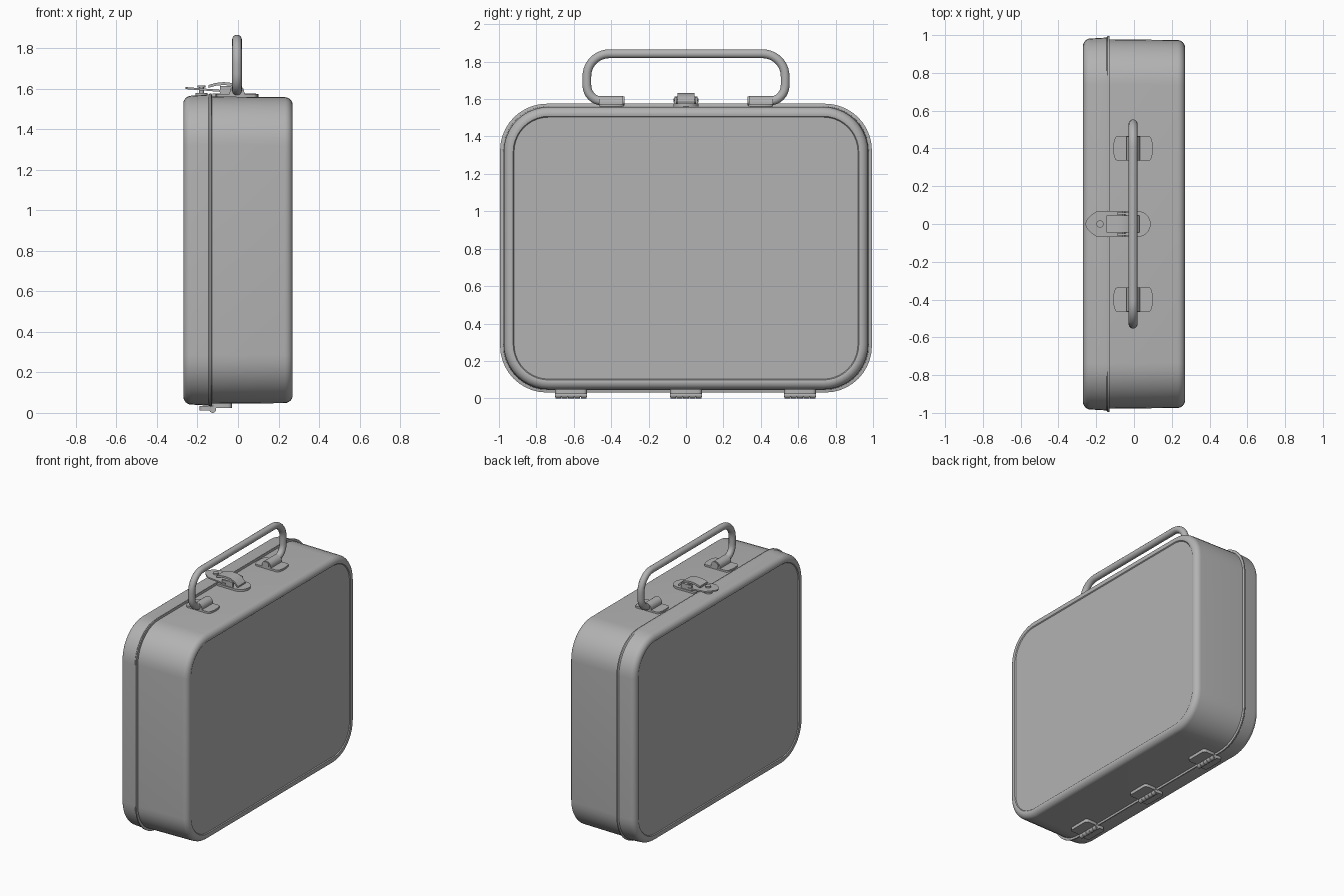
import bpy, bmesh, math
from mathutils import Vector, Matrix

if "Cube" in bpy.data.objects:
    bpy.data.objects.remove(bpy.data.objects["Cube"])

grey = bpy.data.materials.new("grey metal")
grey.diffuse_color = (0.45, 0.45, 0.45, 1)
grey.use_nodes = True
grey.node_tree.nodes["Principled BSDF"].inputs["Base Color"].default_value = grey.diffuse_color
CZ = 0.803  # height of the case centre


def finish(name, bm, angle=35):
    bmesh.ops.recalc_face_normals(bm, faces=bm.faces)
    me = bpy.data.meshes.new(name)
    bm.to_mesh(me)
    bm.free()
    me.materials.append(grey)
    ob = bpy.data.objects.new(name, me)
    bpy.context.collection.objects.link(ob)
    bpy.ops.object.select_all(action='DESELECT')
    ob.select_set(True)
    bpy.context.view_layer.objects.active = ob
    bpy.ops.object.shade_smooth_by_angle(angle=math.radians(angle))
    return ob


def rounded_rect(hw, hh, r, n=10):
    pts = []
    for k, (sx, sy) in enumerate([(1, 1), (-1, 1), (-1, -1), (1, -1)]):
        for i in range(n + 1):
            a = math.pi / 2 * (k + i / n)
            pts.append((sx * (hw - r) + r * math.cos(a), sy * (hh - r) + r * math.sin(a)))
    return pts


def skin(bm, rings):
    """Join equal rings of points into a capped solid."""
    loops = [[bm.verts.new(p) for p in ring] for ring in rings]
    for a, b in zip(loops, loops[1:]):
        for i in range(len(a)):
            j = (i + 1) % len(a)
            bm.faces.new((a[i], a[j], b[j], b[i]))
    bm.faces.new(loops[0])
    bm.faces.new(loops[-1])


def shell(name, sections):
    bm = bmesh.new()
    skin(bm, [[(x, y, CZ + z) for y, z in rounded_rect(hy, hz, r)] for x, hy, hz, r in sections])
    return finish(name, bm)


def rolled_rim(x_face, s, hy, hz, r, roll=0.04):
    """Sections rounding an outer wall into a slightly sunken panel."""
    out = []
    for i in range(7):
        a = math.pi / 2 * i / 6
        d = roll * (1 - math.cos(a))
        out.append((x_face - s * roll * (1 - math.sin(a)), hy - d, hz - d, r - d))
    out.append((x_face - s * 0.002, hy - 0.05, hz - 0.05, r - 0.05))
    out.append((x_face - s * 0.008, hy - 0.055, hz - 0.055, r - 0.055))
    return out


def prism(name, outline, z0, z1, bevel=0.0, tilt=0.0):
    """Upright plate from an xy outline; tilt raises it along -x."""
    bm = bmesh.new()
    skin(bm, [[(x, y, z - tilt * x) for x, y in outline] for z in (z0, z1)])
    if bevel:
        bmesh.ops.bevel(bm, geom=bm.edges[:], offset=bevel, segments=2, affect='EDGES')
    return finish(name, bm)


def cylinder(name, centre, r, length, axis='Z', seg=20):
    bm = bmesh.new()
    rot = {'Z': Matrix(), 'Y': Matrix.Rotation(math.pi / 2, 4, 'X')}[axis]
    bmesh.ops.create_cone(bm, cap_ends=True, segments=seg, radius1=r, radius2=r,
                          depth=length, matrix=Matrix.Translation(centre) @ rot)
    return finish(name, bm)


def tube(name, path, r, seg=14):
    """Round bar along a path lying in a plane of constant x."""
    path = [Vector(p) for p in path]
    rings = []
    for i, p in enumerate(path):
        t = (path[min(i + 1, len(path) - 1)] - path[max(i - 1, 0)]).normalized()
        side = Vector((1, 0, 0))
        up = t.cross(side)
        rings.append([p + r * (side * math.cos(a) + up * math.sin(a))
                      for a in (2 * math.pi * k / seg for k in range(seg))])
    bm = bmesh.new()
    skin(bm, rings)
    return finish(name, bm)


def shifted(pts, x, y):
    return [(px + x, py + y) for px, py in pts]


# Case body and lid
shell("case_body", [(-0.15, 0.978, 0.758, 0.24)] + rolled_rim(0.27, 1, 0.974, 0.755, 0.24))
shell("case_lid", [(-0.129, 0.988, 0.766, 0.25), (-0.131, 0.994, 0.772, 0.25),
                   (-0.139, 0.994, 0.772, 0.25), (-0.146, 0.987, 0.767, 0.25)]
      + rolled_rim(-0.27, -1, 0.982, 0.762, 0.245))

# Carrying handle
half = []
for i in range(11):
    a = math.pi / 2 * (1 - i / 10)
    half.append((0.41 + 0.12 * math.cos(a), 1.722 + 0.12 * math.sin(a)))
for i in range(9):
    a = -math.pi / 2 * i / 8
    half.append((0.45 + 0.08 * math.cos(a), 1.675 + 0.085 * math.sin(a)))
half.append((0.33, 1.59))
path = [(-0.005, -y, z) for y, z in reversed(half)] + [(-0.005, y, z) for y, z in half]
tube("handle", path, 0.024)

# Handle brackets: foot plate and folded strap around the bar
for s in (-1, 1):
    plate = []
    for k in (1, -1):
        plate += [(k * (0.085 + 0.02 * math.cos(a)), k * 0.065 * math.sin(a))
                  for a in (math.pi * (i / 8 - 0.5) for i in range(9))]
    prism("bracket_plate", shifted(plate, -0.005, s * 0.4), 1.555, 1.573)
    bm = bmesh.new()
    arch = [(0.036 * math.cos(a), 1.582 + 0.035 * math.sin(a))
            for a in (math.pi * i / 12 for i in range(13))]
    arch = [(0.036, 1.565)] + arch + [(-0.036, 1.565)]
    skin(bm, [[(x - 0.005, y, z) for x, z in arch] for y in (s * 0.4 - 0.064, s * 0.4 + 0.064)])
    finish("bracket_strap", bm)

# Latch base plate on the body
base = [(0.02 + 0.068 * math.cos(a), 0.068 * math.sin(a))
        for a in (math.pi * (i / 14 - 0.5) for i in range(15))]
prism("latch_base", base + [(-0.125, 0.068), (-0.125, -0.068)], 1.555, 1.575)

# Pointed hasp over the lid, its stud and rivet head
hasp = [(-0.06, -0.068), (-0.06, 0.068), (-0.195, 0.068), (-0.225, 0.05), (-0.252, 0.02),
        (-0.258, 0), (-0.252, -0.02), (-0.225, -0.05), (-0.195, -0.068)]
prism("latch_hasp", hasp, 1.577, 1.587, tilt=0.08)
cylinder("latch_stud", (-0.18, 0, 1.585), 0.012, 0.05)
cylinder("latch_rivet", (-0.18, 0, 1.611), 0.019, 0.01)
cylinder("latch_foot", (-0.18, 0, 1.572), 0.03, 0.012)

# Curved latch lever with its pivot
top = [(-0.145, 1.618), (-0.11, 1.628), (-0.07, 1.632), (-0.03, 1.628), (0.005, 1.612), (0.03, 1.585)]
lever = top + [(x, z - 0.014) for x, z in reversed(top)]
bm = bmesh.new()
skin(bm, [[(x, y, z) for x, z in lever] for y in (-0.045, 0.045)])
finish("latch_lever", bm)
cylinder("latch_pivot", (-0.03, 0, 1.595), 0.02, 0.125, 'Y')
for s in (-1, 1):
    ear = shifted(rounded_rect(0.045, 0.006, 0.004, 2), -0.045, s * 0.056)
    prism("latch_ear", ear, 1.565, 1.612)

# Bottom hinges: two leaves, knuckle barrels and pin
for y in (-0.615, 0, 0.61):
    prism("hinge_body_leaf", shifted(rounded_rect(0.05, 0.085, 0.02, 4), -0.08, y), 0.024, 0.046)
    prism("hinge_lid_leaf", shifted(rounded_rect(0.035, 0.085, 0.02, 4), -0.155, y), 0.012, 0.034)
    for k in range(5):
        cylinder("hinge_knuckle", (-0.125, y + (k - 2) * 0.034, 0.017), 0.017, 0.031, 'Y', 14)
    cylinder("hinge_pin", (-0.125, y, 0.017), 0.01, 0.172, 'Y', 12)
